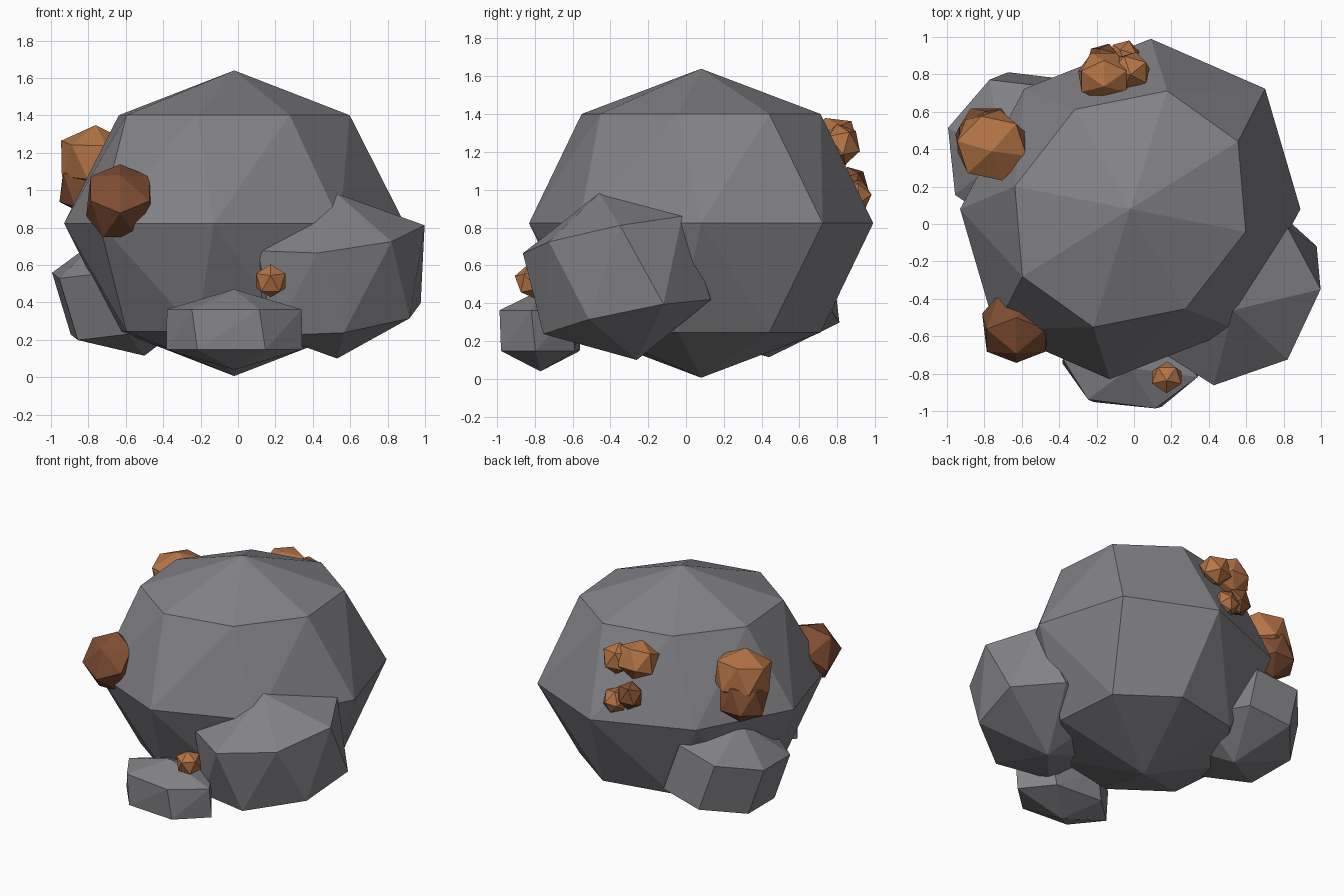
import bpy, bmesh
from math import sin, cos, pi
from mathutils import Vector

if "Cube" in bpy.data.objects:
    bpy.data.objects.remove(bpy.data.objects["Cube"])


def material(name, rgb):
    m = bpy.data.materials.new(name)
    m.use_nodes = True
    m.diffuse_color = (*rgb, 1)
    bsdf = m.node_tree.nodes["Principled BSDF"]
    bsdf.inputs["Base Color"].default_value = (*rgb, 1)
    bsdf.inputs["Roughness"].default_value = 0.9
    return m


STONE = material("grey stone", (0.225, 0.225, 0.243))
ORE = material("copper ore", (0.46, 0.175, 0.062))
DARK_ORE = material("dark copper ore", (0.22, 0.078, 0.034))


def rock(name, mat, segments, rings, centre, side, back, up, phase=0.0, twist=0.0):
    """Convex faceted ball stretched along three axes; alternate rings are twisted."""
    c, a, b, n = (Vector(v) for v in (centre, side, back, up))
    bm = bmesh.new()
    for pole in (c + n, c - n):
        bm.verts.new(pole)
    for r in range(1, rings):
        lat = pi * r / rings
        turn = phase + (twist if r % 2 else 0)
        for s in range(segments):
            t = turn + 2 * pi * s / segments
            bm.verts.new(c + n * cos(lat) + sin(lat) * (a * cos(t) + b * sin(t)))
    bmesh.ops.convex_hull(bm, input=bm.verts)
    bmesh.ops.recalc_face_normals(bm, faces=bm.faces)
    mesh = bpy.data.meshes.new(name)
    bm.to_mesh(mesh)
    bm.free()
    mesh.materials.append(mat)
    bpy.context.collection.objects.link(bpy.data.objects.new(name, mesh))


def nugget(name, mat, centre, size, tilt=0.3, segments=5, phase=0.0):
    """Small ore lump leaning over by the tilt angle."""
    x, y, z = size
    rock(name, mat, segments, 3, centre, (x, 0, 0),
         (0, y * cos(tilt), z * sin(tilt)), (0, -y * sin(tilt), z * cos(tilt)),
         phase, pi / segments)


# Boulders
rock("main_boulder", STONE, 8, 4, (-0.02, 0.08, 0.823),
     (0.91, 0, 0), (0.11, 0.91, 0), (0, 0, 0.817), twist=-0.19)
rock("left_boulder", STONE, 7, 3, (0.53, -0.36, 0.54),
     (0.54, 0.07, 0.06), (0, 0.52, 0.1), (0, -0.1, 0.44), phase=0.3, twist=-0.3)
rock("right_boulder", STONE, 7, 3, (-0.6, 0.4, 0.445),
     (0.42, 0, 0.08), (0, 0.48, 0.05), (-0.1, -0.04, 0.33), phase=0.12)
rock("front_stone", STONE, 6, 3, (-0.02, -0.77, 0.255),
     (0.42, -0.03, 0), (0.02, 0.26, 0), (0, 0, 0.215), twist=-0.1)

# Ore lumps
nugget("front_right_ore", DARK_ORE, (-0.63, -0.55, 0.935), (0.21, 0.2, 0.21), 0.8, 6)
nugget("side_ore", ORE, (-0.76, 0.42, 1.17), (0.22, 0.21, 0.18), 0.15, 6, 0.3)
nugget("side_ore_lower", DARK_ORE, (-0.79, 0.46, 1.02), (0.19, 0.19, 0.17), 0.2, 6)
nugget("back_ore", ORE, (-0.16, 0.79, 1.255), (0.16, 0.14, 0.135), 0.4, 6)
nugget("back_ore_small", ORE, (-0.02, 0.82, 1.24), (0.12, 0.11, 0.11), 0.2)
nugget("back_ore_lower", DARK_ORE, (-0.16, 0.88, 1.025), (0.1, 0.09, 0.1), 0.3)
nugget("back_ore_lowest", ORE, (-0.05, 0.895, 0.97), (0.09, 0.09, 0.09), 0.6)
nugget("front_ore", ORE, (0.175, -0.82, 0.515), (0.095, 0.09, 0.09), 0.2, phase=0.3)
